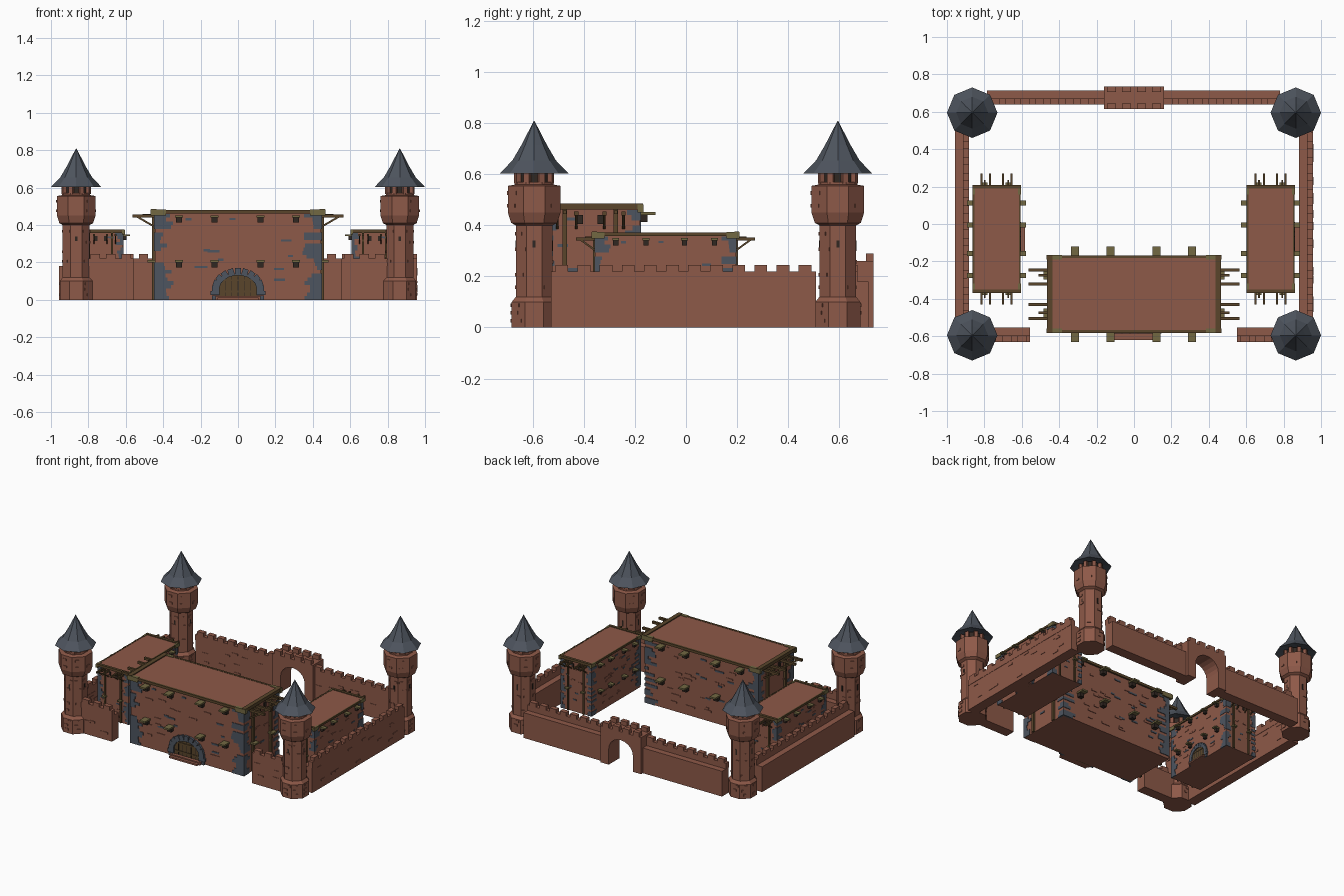
import bpy, bmesh, math, random
from mathutils import Matrix, Vector

random.seed(4)
cube = bpy.data.objects.get("Cube")
if cube:
    bpy.data.objects.remove(cube)


def material(name, rgb):
    m = bpy.data.materials.new(name)
    m.use_nodes = True
    m.diffuse_color = (*rgb, 1)
    m.node_tree.nodes["Principled BSDF"].inputs["Base Color"].default_value = (*rgb, 1)
    return m


BRICK = material("red brick", (0.27, 0.1, 0.065))
SLATE = material("slate roof", (0.075, 0.088, 0.11))
STONE = material("grey stone", (0.075, 0.09, 0.115))
WOOD = material("dark wood", (0.1, 0.06, 0.024))
PALE = material("pale wood", (0.17, 0.14, 0.055))
DARK = material("dark opening", (0.03, 0.02, 0.015))


def box(bm, x0, x1, y0, y1, z0, z1, turn=None):
    """Box between limits, optionally transformed afterwards."""
    mat = Matrix.Translation(((x0 + x1) / 2, (y0 + y1) / 2, (z0 + z1) / 2))
    mat = mat @ Matrix.Diagonal((abs(x1 - x0), abs(y1 - y0), abs(z1 - z0), 1))
    bmesh.ops.create_cube(bm, size=1, matrix=turn @ mat if turn else mat)


def beam(bm, a, b, w):
    """Square bar from point a to point b."""
    a, b = Vector(a), Vector(b)
    rot = (b - a).to_track_quat('Z', 'Y').to_matrix().to_4x4()
    mat = Matrix.Translation((a + b) / 2) @ rot @ Matrix.Diagonal((w, w, (b - a).length, 1))
    bmesh.ops.create_cube(bm, size=1, matrix=mat)


def lathe(bm, profile, phase, sides=8):
    """Closed faceted solid from (radius, z) points."""
    rings = []
    for r, z in profile:
        ang = [phase + math.tau * i / sides for i in range(sides)]
        rings.append([bm.verts.new((r * math.cos(a), r * math.sin(a), z)) for a in ang])
    for lo, hi in zip(rings, rings[1:]):
        for i in range(sides):
            j = (i + 1) % sides
            bm.faces.new((lo[i], lo[j], hi[j], hi[i]))
    bm.faces.new(rings[0][::-1])
    bm.faces.new(rings[-1])


def extrude_profile(bm, pts, y0, y1):
    """Prism from an (x, z) outline."""
    face = bm.faces.new([bm.verts.new((x, y0, z)) for x, z in pts])
    ext = bmesh.ops.extrude_face_region(bm, geom=[face])["geom"]
    bmesh.ops.translate(bm, vec=(0, y1 - y0, 0), verts=[v for v in ext if isinstance(v, bmesh.types.BMVert)])
    bmesh.ops.recalc_face_normals(bm, faces=bm.faces)


def arc(a, b, z, n=10):
    return [(a * math.cos(math.pi * i / n), z + b * math.sin(math.pi * i / n)) for i in range(n + 1)]


def mesh(bm, name, mat):
    me = bpy.data.meshes.new(name)
    bm.to_mesh(me)
    bm.free()
    me.materials.append(mat)
    return me


def place(me, name, matrix=Matrix()):
    ob = bpy.data.objects.new(name, me)
    ob.matrix_world = matrix
    bpy.context.collection.objects.link(ob)


# ---- Corner towers
OCT = 1 / math.cos(math.pi / 8)
tower = {}
bm = bmesh.new()
body = [(.088, 0), (.088, .1), (.072, .12), (.072, .4), (.09, .41), (.103, .45),
        (.103, .555), (.075, .56), (.075, .57)]
lathe(bm, [(r * OCT, z) for r, z in body], math.pi / 8)
for i in range(8):
    turn = Matrix.Rotation(math.tau * i / 8, 4, 'Z')
    post = Matrix.Rotation(math.tau * (i + .5) / 8, 4, 'Z')
    box(bm, .06, .08, -.012, .012, .565, .61, post)
    for base, zs in ((.088, (.02, .05, .08)), (.072, (.15, .2, .25, .3, .36)), (.103, (.47, .52))):
        for z in zs:
            if random.random() < .5:
                s = random.uniform(-.015, .015)
                box(bm, base - .005, base + .004, s - .013, s + .013, z, z + .014, turn)
tower["tower_body"] = mesh(bm, "tower_body", BRICK)
bm = bmesh.new()
lathe(bm, [(.066, .565), (.066, .61)], math.pi / 8)
for i in range(0, 8, 2):
    box(bm, .07, .074, -.006, .006, .3, .34, Matrix.Rotation(math.tau * i / 8, 4, 'Z'))
tower["tower_openings"] = mesh(bm, "tower_openings", DARK)
bm = bmesh.new()
lathe(bm, [(.07, .62), (.135, .603), (.085, .655), (.05, .715), (.001, .81)], 0)
tower["tower_roof"] = mesh(bm, "tower_roof", SLATE)
for sx, side in ((-1, "right"), (1, "left")):
    for sy, end in ((-1, "front"), (1, "back")):
        for part, me in tower.items():
            place(me, f"{end}_{side}_{part}", Matrix.Translation((sx * .865, sy * .595, 0)))


# ---- Curtain walls: walkway with a parapet and merlons on the -y edge
def wall(name, length, matrix):
    bm = bmesh.new()
    h = length / 2
    box(bm, -h, h, -.036, .038, 0, .18)
    box(bm, -h, h, -.038, -.005, .18, .22)
    n = max(2, round(length / .085))
    step = length / n
    for i in range(n):
        x = -h + step * (i + .5)
        box(bm, x - .025, x + .025, -.038, -.005, .22, .245)
    for i in range(round(length * 14)):
        x, z = random.uniform(-h + .03, h - .03), random.uniform(.02, .16)
        box(bm, x - .022, x + .022, -.039, -.03, z, z + .012)
    place(mesh(bm, name, BRICK), name, matrix)


def at(x, y, deg=0):
    return Matrix.Translation((x, y, 0)) @ Matrix.Rotation(math.radians(deg), 4, 'Z')


wall("left_wall", 1.04, at(.92, -.01, 90))
wall("right_wall", 1.04, at(-.92, -.01, 90))
wall("back_left_wall", .64, at(.46, .677))
wall("back_right_wall", .64, at(-.465, .677))
wall("front_left_wall", .25, at(.675, -.592))
wall("front_right_wall", .25, at(-.68, -.592))

# ---- Back gate with an arched passage
bm = bmesh.new()
outline = [(.16, 0), (.16, .26), (-.16, .26), (-.16, 0)]
extrude_profile(bm, outline + [(-.095, 0)] + arc(.095, .085, .115)[::-1] + [(.095, 0)], .615, .735)
for i in range(4):
    x = -.12 + .08 * i
    for y in (.615, .705):
        box(bm, x - .025, x + .025, y, y + .03, .26, .29)
place(mesh(bm, "back_gate", BRICK), "back_gate")

# ---- House, made once and reused for the hall and two side houses
W, D, H = .445, .195, .462
house = {}
bm = bmesh.new()
box(bm, -W, W, -D, D, 0, H)
box(bm, -W - .005, W + .005, -D, D, H, .478)
box(bm, -.11, .11, -.245, -D, 0, .012)
box(bm, -.12, .12, -.225, -D, 0, .02)
stones = bmesh.new()
for sx in (-1, 1):
    for sy in (-1, 1):
        # ragged corner stones
        for i in range(23):
            if random.random() < .15:
                continue
            z = i * .02
            a, b = random.uniform(.02, .1), random.uniform(.02, .07)
            box(stones, sx * (W - a), sx * (W + .004), sy * (D - .01), sy * (D + .004), z, z + .02)
            box(stones, sx * (W - .01), sx * (W + .004), sy * (D - b), sy * (D + .004), z, z + .02)
for s in (-1, 1):
    # scattered raised bricks
    for i in range(34):
        target = stones if i % 3 == 0 else bm
        x, z = random.uniform(-.32, .32), random.uniform(.03, .43)
        if not (s < 0 and abs(x) < .19 and z < .18):
            w = random.uniform(.012, .035)
            box(target, x - w, x + w, s * (D - .01), s * (D + .004), z, z + .012)
        if i < 14:
            y = random.uniform(-.12, .12)
            box(target, s * (W - .01), s * (W + .004), y - .02, y + .02, z, z + .012)
# arched door surround
for i in range(11):
    a = math.pi * i / 10
    turn = Matrix.Translation((.118 * math.cos(a), 0, .06 + .09 * math.sin(a)))
    turn = turn @ Matrix.Rotation(-a, 4, 'Y')
    box(stones, -.02, .02, -D - .016, -D, -.016, .016, turn)
for s in (-1, 1):
    for z in (0, .025):
        box(stones, s * .098, s * (.14 + z / 3), -D - .015, -D, z, z + .022)
house["walls"] = mesh(bm, "house_walls", BRICK)
house["stonework"] = mesh(stones, "house_stonework", STONE)

# door, roof frame, brackets, posts and beams
bm = bmesh.new()
extrude_profile(bm, [(.1, 0)] + arc(.1, .08, .06) + [(-.1, 0)], -D - .006, -D)
box(bm, -.095, .095, -D - .01, -D, .04, .05)
box(bm, -.095, .095, -D - .01, -D, .1, .11)
pale, dark = bmesh.new(), bmesh.new()
for i in range(5):
    x = -.066 + .033 * i
    box(dark, x - .002, x + .002, -D - .008, -D, .01, .125)
for s in (-1, 1):
    box(bm, -W - .02, W + .02, s * (D - .003), s * (D + .012), H, .48)
    box(bm, s * (W - .01), s * (W + .02), -D - .012, D + .012, H, .485)
    for t in (-1, 1):
        box(pale, s * (W - .06), s * (W + .022), t * (D - .01), t * (D + .014), .45, .482)
    for x in (-.315, -.125, .12, .31):
        for z in (.2, .44):
            box(pale, x - .022, x + .022, s * D, s * (D + .06), z, z + .012)
            box(dark, x - .016, x + .016, s * D, s * (D + .03), z - .026, z)
    for y in (-.13, -.055, .055, .13):
        beam(bm, (s * W, y, .447), (s * .565, y, .447), .016)
        beam(bm, (s * W, y, .39), (s * .54, y, .445), .01)
    for y in (-.1, .1):
        beam(bm, (s * W, y, .452), (s * .51, y, .452), .014)
        box(bm, s * W, s * (W + .014), y - .009, y + .009, 0, H)
        box(pale, s * W, s * (W + .04), y - .022, y + .022, .2, .212)
    for y in (-.04, .04):
        box(dark, s * W, s * (W + .006), y - .012, y + .012, .405, .44)
house["timber"] = mesh(bm, "house_timber", WOOD)
house["pale_timber"] = mesh(pale, "house_pale_timber", PALE)
house["openings"] = mesh(dark, "house_openings", DARK)

small = Matrix.Diagonal((.62, .62, .775, 1))
spots = {"hall": at(0, -.375), "left_house": at(.73, -.08, 90) @ small,
         "right_house": at(-.735, -.08, 90) @ small}
for name, matrix in spots.items():
    for part, me in house.items():
        place(me, f"{name}_{part}", matrix)
